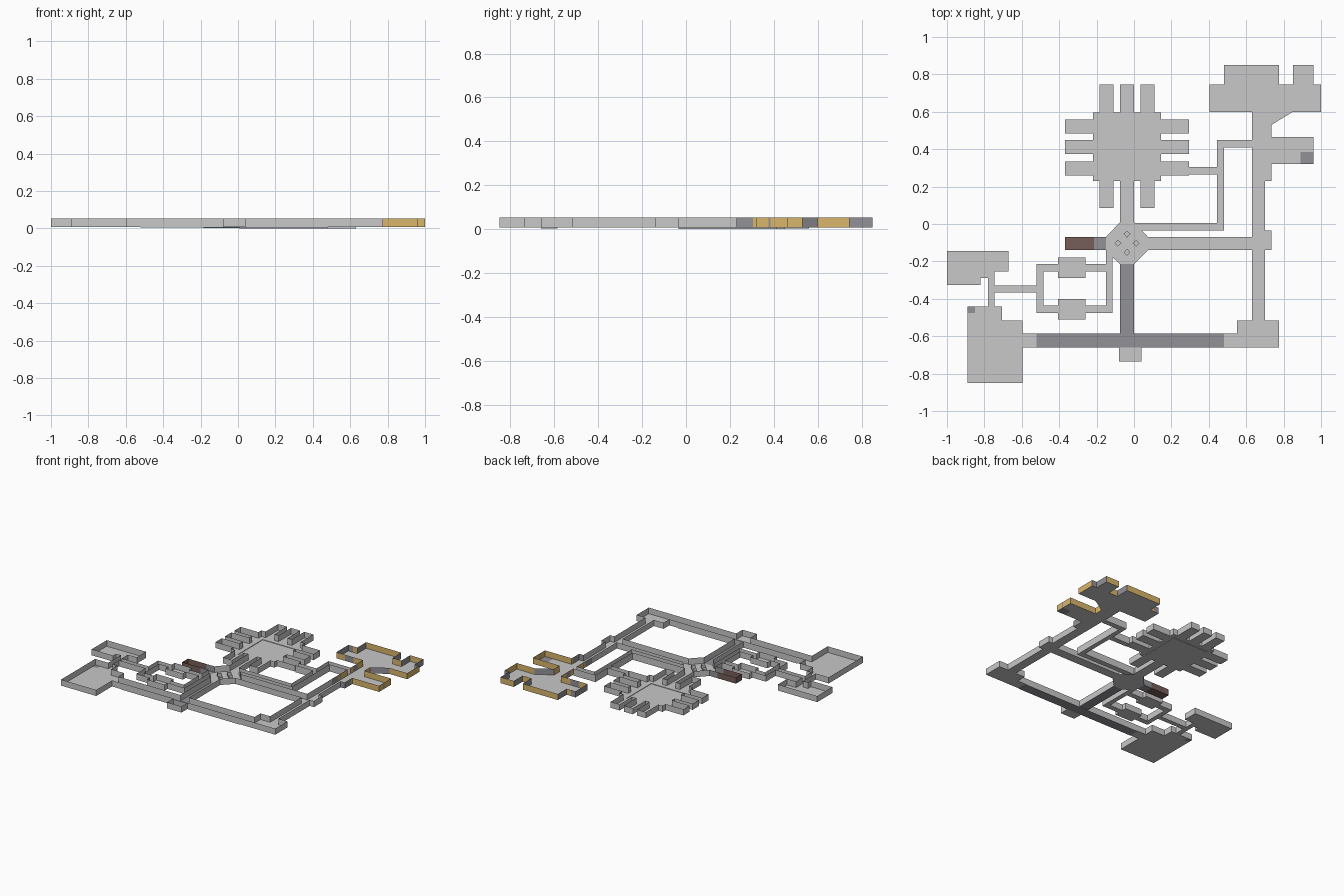
import bpy, bmesh, math

if "Cube" in bpy.data.objects:
    bpy.data.objects.remove(bpy.data.objects["Cube"])

TOP, FL, LOW = 0.053, 0.007, 0.0     # wall top, normal floor, sunken floor


def material(name, rgb):
    m = bpy.data.materials.new(name)
    m.diffuse_color = (*rgb, 1)
    m.use_nodes = True
    m.node_tree.nodes["Principled BSDF"].inputs["Base Color"].default_value = m.diffuse_color
    return m


MATS = [material("light_stone", (0.58, 0.58, 0.58)),
        material("dark_stone", (0.29, 0.285, 0.31)),
        material("ochre_wall", (0.70, 0.47, 0.15)),
        material("brown_stone", (0.18, 0.11, 0.10))]
STONE, DARK, OCHRE, BROWN = range(4)
parts = {}


def quad(part, pts, mat):
    bm = parts.setdefault(part, bmesh.new())
    f = bm.faces.new([bm.verts.new(p) for p in pts])
    f.material_index = mat


def wall(part, a, b, z0, z1, mat):
    quad(part, [(*a, z0), (*b, z0), (*b, z1), (*a, z1)], mat)


def poly_room(part, pts, walls, z=FL, mat=STONE, wmat=STONE):
    """Floor polygon with walls only on the listed edges."""
    quad(part, [(*p, z) for p in pts], mat)
    for i in walls:
        wall(part, pts[i], pts[(i + 1) % len(pts)], z, TOP, wmat)


# rooms: (part, x0, x1, y0, y1, floor z, floor colour, wall colour); later ones win
rooms = []


def room(part, x0, x1, y0, y1, z=FL, mat=STONE, wmat=STONE):
    rooms.append((part, x0, x1, y0, y1, z, mat, wmat))


# great hall, its alcoves and the recessed centre
H = "great_hall"
room(H, -0.22, 0.145, 0.23, 0.595)
for x0, x1 in ((-0.185, -0.11), (-0.075, 0.0), (0.035, 0.11)):
    room("hall_alcoves", x0, x1, 0.595, 0.745)
    if x0 != -0.075:
        room("hall_alcoves", x0, x1, 0.085, 0.23)
for y0, y1 in ((0.26, 0.335), (0.375, 0.45), (0.485, 0.56)):
    room("hall_alcoves", -0.37, -0.22, y0, y1)
    room("hall_alcoves", 0.145, 0.295, y0, y1)
room("hall_centre", -0.185, 0.11, 0.26, 0.56, 0.003)
room("hall_corridor", -0.075, 0.0, 0.01, 0.23)

# narrow sunken passage
P = "narrow_passage"
room(P, 0.295, 0.48, 0.265, 0.305, LOW)
room(P, 0.445, 0.48, -0.035, 0.45, LOW)
room(P, 0.445, 0.63, 0.41, 0.45, LOW)
room(P, 0.075, 0.48, -0.035, 0.005, LOW)

# corridors around the hub
room("east_corridor", 0.075, 0.63, -0.14, -0.07)
room("right_corridor", 0.63, 0.70, -0.515, 0.23)
room("right_corridor", 0.70, 0.735, -0.14, -0.035)
room("corner_room", 0.55, 0.775, -0.66, -0.515)
room("south_corridor", -0.595, 0.55, -0.66, -0.585)
room("south_corridor", -0.52, 0.48, -0.66, -0.585, 0.004, DARK)
room("south_corridor", -0.075, 0.0, -0.585, -0.215, FL, DARK)
room("south_niche", -0.08, 0.04, -0.735, -0.66)
room("west_niche", -0.37, -0.215, -0.14, -0.07, FL, BROWN, BROWN)
room("west_niche", -0.215, -0.15, -0.14, -0.07, FL, DARK, DARK)

# south-west rooms and looped passages
room("large_room", -0.89, -0.595, -0.85, -0.515)
room("large_room", -0.89, -0.705, -0.515, -0.44)
room("large_room", -0.89, -0.85, -0.475, -0.44, FL, DARK)
room("west_room", -1.0, -0.67, -0.255, -0.145)
room("west_room", -1.0, -0.82, -0.325, -0.255)
L = "loop_passage"
room(L, -0.82, -0.745, -0.29, -0.255)
room(L, -0.78, -0.745, -0.44, -0.29)
room(L, -0.745, -0.52, -0.365, -0.33)
room(L, -0.52, -0.485, -0.475, -0.215)
room(L, -0.485, -0.15, -0.255, -0.215)
room(L, -0.485, -0.15, -0.475, -0.435)
room(L, -0.15, -0.115, -0.475, -0.215)
room("loop_chambers", -0.405, -0.26, -0.29, -0.18)
room("loop_chambers", -0.405, -0.26, -0.51, -0.40)

# ochre quarter in the north-east
N = "ochre_quarter"
room(N, 0.63, 0.735, 0.23, 0.60, wmat=OCHRE)
room(N, 0.405, 1.0, 0.60, 0.745, wmat=OCHRE)
room(N, 0.48, 0.775, 0.745, 0.85, wmat=OCHRE)
room(N, 0.85, 0.96, 0.745, 0.85, wmat=OCHRE)
room(N, 0.735, 0.96, 0.32, 0.465, wmat=OCHRE)
room(N, 0.89, 0.96, 0.32, 0.385, mat=DARK, wmat=OCHRE)

# places where cells must leave an opening for slanted pieces
OPEN = [(-0.15, 0.075, -0.215, 0.01), (0.735, 0.85, 0.53, 0.60)]

# grid of cells from all room edges
xs = sorted({v for r in rooms for v in r[1:3]} | {v for o in OPEN for v in o[:2]})
ys = sorted({v for r in rooms for v in r[3:5]} | {v for o in OPEN for v in o[2:]})


def cell(i, j):
    if not (0 <= i < len(xs) - 1 and 0 <= j < len(ys) - 1):
        return None
    cx, cy = (xs[i] + xs[i + 1]) / 2, (ys[j] + ys[j + 1]) / 2
    for x0, x1, y0, y1 in OPEN:
        if x0 < cx < x1 and y0 < cy < y1:
            return "open"
    for r in reversed(rooms):
        if r[1] < cx < r[2] and r[3] < cy < r[4]:
            return r
    return None


def wall_colour(r, a, b):
    """Ochre quarter has some dark stone panels."""
    if r[7] != OCHRE:
        return r[7]
    mx, my = (a[0] + b[0]) / 2, (a[1] + b[1]) / 2
    if my < 0.30 or (mx > 0.7 and 0.745 < my < 0.85 and a[0] == b[0]):
        return DARK
    return DARK if int(mx * 37 + my * 53) % 5 == 0 else OCHRE


grid = {(i, j): cell(i, j) for i in range(-1, len(xs)) for j in range(-1, len(ys))}
for (i, j), r in grid.items():
    if r is None or r == "open":
        continue
    x0, x1, y0, y1 = xs[i], xs[i + 1], ys[j], ys[j + 1]
    c = [(x0, y0), (x1, y0), (x1, y1), (x0, y1)]
    quad(r[0], [(*p, r[5]) for p in c], r[6])
    for k, (di, dj) in enumerate(((0, -1), (1, 0), (0, 1), (-1, 0))):
        n = grid[(i + di, j + dj)]
        a, b = c[(k + 1) % 4], c[k]
        if n is None:
            wall(r[0], a, b, r[5], TOP, wall_colour(r, a, b))
        elif n != "open" and n[5] > r[5]:
            wall(r[0], a, b, r[5], n[5], STONE)      # step between levels

# octagonal hub with slanted walls on two sides, and mouths on the other two
hub = [(0.0, 0.01), (-0.075, 0.01), (-0.15, -0.07), (-0.15, -0.14), (-0.115, -0.177),
       (-0.075, -0.215), (0.0, -0.215), (0.075, -0.14), (0.075, -0.07), (0.042, -0.035),
       (0.005, 0.005)]
poly_room("hub", hub, [1, 4, 6, 8, 10])
poly_room("hub_mouths", [(0.005, 0.005), (0.042, -0.035), (0.075, -0.035), (0.075, 0.005)],
          [1, 3], LOW)
poly_room("hub_mouths", [(-0.15, -0.14), (-0.15, -0.215), (-0.115, -0.215), (-0.115, -0.177)],
          [0, 2])

# slanted corner in the ochre quarter
poly_room(N, [(0.735, 0.53), (0.85, 0.60), (0.735, 0.60)], [0], wmat=DARK)

# four small pointed pillars round the hub centre
for k in range(4):
    ang = k * math.pi / 2
    ca, sa = math.cos(ang), math.sin(ang)
    pts = [(-0.0375 + u * ca - v * sa, -0.1025 + u * sa + v * ca)
           for u, v in ((0.03, 0.0), (0.05, -0.018), (0.066, 0.0), (0.05, 0.018))]
    quad("hub_pillars", [(*p, 0.035) for p in pts], STONE)
    for m in range(4):
        wall("hub_pillars", pts[m], pts[(m + 1) % 4], FL, 0.035, STONE)

# turn every part into an object
for name, bm in parts.items():
    bmesh.ops.remove_doubles(bm, verts=bm.verts, dist=0.0005)
    me = bpy.data.meshes.new(name)
    bm.to_mesh(me)
    bm.free()
    for m in MATS:
        me.materials.append(m)
    bpy.context.collection.objects.link(bpy.data.objects.new(name, me))
